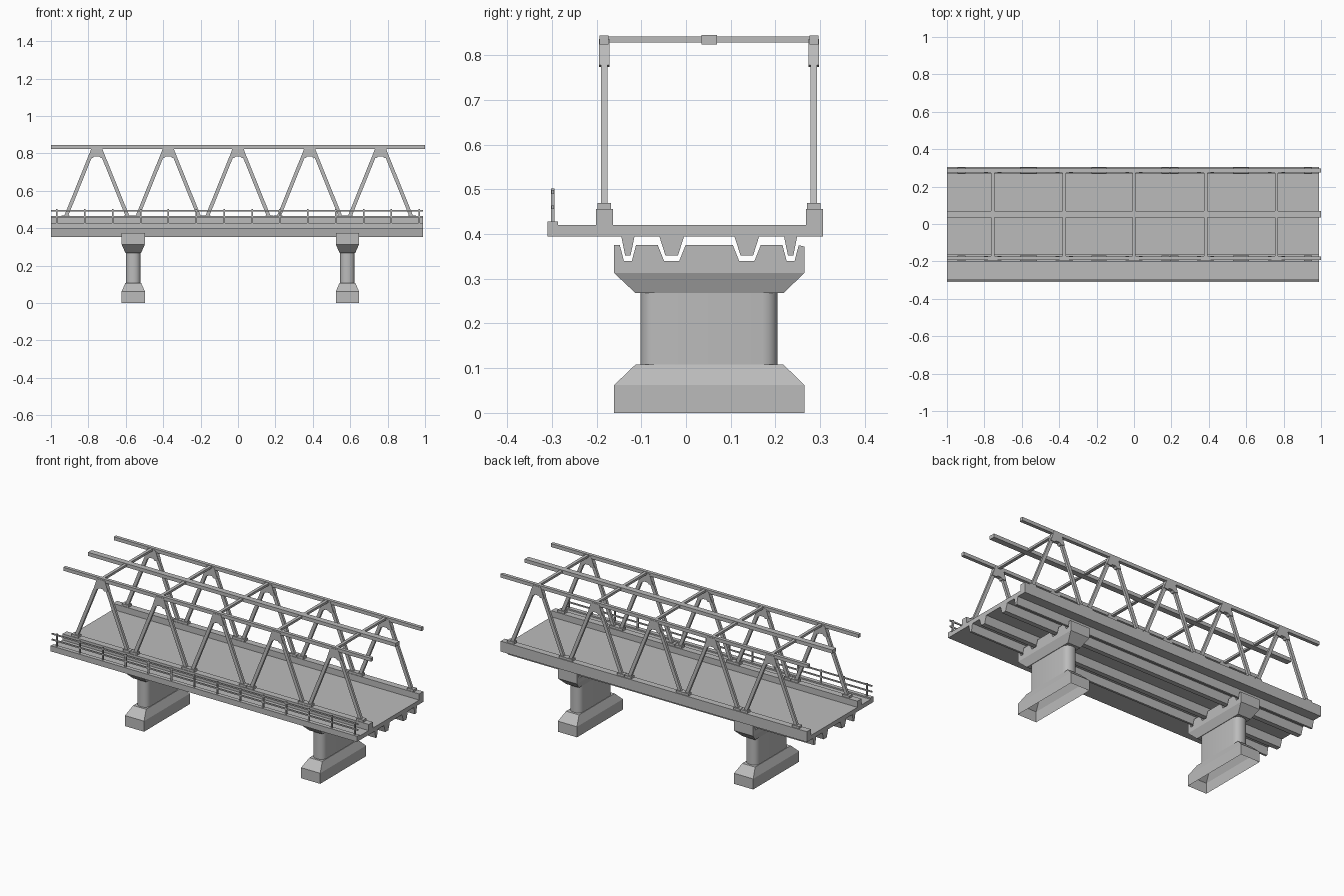
import bpy, bmesh, math
from mathutils import Vector

if "Cube" in bpy.data.objects:
    bpy.data.objects.remove(bpy.data.objects["Cube"])

grey = bpy.data.materials.new("concrete_grey")
grey.diffuse_color = (0.5, 0.5, 0.5, 1)
grey.use_nodes = True
grey.node_tree.nodes["Principled BSDF"].inputs["Base Color"].default_value = grey.diffuse_color

X0, X1 = -1.0, 0.99                      # deck ends
APEX = [-0.755, -0.373, 0.0, 0.383, 0.762]   # truss apex positions
SIDES = {"front": -0.183, "back": 0.286}     # truss planes
PIERS = {"left": -0.56, "right": 0.585}


def finish(bm, name, smooth=False):
    bmesh.ops.recalc_face_normals(bm, faces=bm.faces)
    me = bpy.data.meshes.new(name)
    bm.to_mesh(me)
    bm.free()
    me.materials.append(grey)
    ob = bpy.data.objects.new(name, me)
    bpy.context.collection.objects.link(ob)
    if smooth:
        bpy.context.view_layer.objects.active = ob
        ob.select_set(True)
        bpy.ops.object.shade_smooth_by_angle(angle=math.radians(35))
        ob.select_set(False)
    return ob


def loft(bm, rings, bottom=True, top=True):
    """Join matching rings of points; optionally close both ends."""
    vs = [[bm.verts.new(p) for p in r] for r in rings]
    n = len(vs[0])
    for a, b in zip(vs, vs[1:]):
        for i in range(n):
            j = (i + 1) % n
            bm.faces.new((a[i], a[j], b[j], b[i]))
    if bottom:
        bm.faces.new(vs[0][::-1])
    if top:
        bm.faces.new(vs[-1])


def box(bm, x0, x1, y0, y1, z0, z1):
    loft(bm, [rect(x0, x1, y0, y1, z0), rect(x0, x1, y0, y1, z1)])


def rect(x0, x1, y0, y1, z):
    return [(x0, y0, z), (x1, y0, z), (x1, y1, z), (x0, y1, z)]


def along_x(bm, prof, x0, x1):
    loft(bm, [[(x, y, z) for y, z in prof] for x in (x0, x1)])


def along_y(bm, prof, y0, y1):
    loft(bm, [[(x, y, z) for x, z in prof] for y in (y0, y1)])


# Deck slab with walkway lip and two curbs
bm = bmesh.new()
along_x(bm, [(-0.31, 0.395), (0.306, 0.395), (0.306, 0.456), (0.268, 0.456),
             (0.268, 0.42), (-0.163, 0.42), (-0.163, 0.456), (-0.201, 0.456),
             (-0.201, 0.42), (-0.286, 0.42), (-0.286, 0.428), (-0.31, 0.428)], X0, X1)
finish(bm, "deck")

# Tapered girders under the deck: centre, half width at top, half width at bottom
RIBS = [(-0.13, 0.015, 0.006), (-0.032, 0.028, 0.014),
        (0.136, 0.028, 0.014), (0.234, 0.015, 0.006)]
bm = bmesh.new()
for y, t, b in RIBS:
    along_x(bm, [(y - t, 0.396), (y - b, 0.352), (y + b, 0.352), (y + t, 0.396)], X0, X1)
finish(bm, "girders")

# Piers: hollow footing, rounded column, notched cap
for side, cx in PIERS.items():
    wide = (cx - 0.062, cx + 0.062, -0.161, 0.265)
    slim = (cx - 0.042, cx + 0.042, -0.113, 0.218)
    bm = bmesh.new()
    loft(bm, [rect(*wide, 0), rect(*wide, 0.062), rect(*slim, 0.108)], bottom=False)
    finish(bm, side + "_pier_footing")

    r, hx, y0, y1 = 0.034, 0.039, -0.102, 0.205
    ring = []
    for k, (px, py) in enumerate([(hx - r, y1 - r), (r - hx, y1 - r),
                                  (r - hx, y0 + r), (hx - r, y0 + r)]):
        for i in range(5):
            a = math.pi / 2 * (k + i / 4)
            ring.append((cx + px + r * math.cos(a), py + r * math.sin(a)))
    bm = bmesh.new()
    loft(bm, [[(x, y, z) for x, y in ring] for z in (0.106, 0.27)])
    finish(bm, side + "_pier_column", smooth=True)

    bm = bmesh.new()
    loft(bm, [rect(*slim, 0.268), rect(*wide, 0.313)], top=False)
    prof = [(0.265, 0.313), (0.265, 0.372)]
    for y, t, b in reversed(RIBS):
        prof += [(y + t + 0.003, 0.375), (y + b + 0.003, 0.34),
                 (y - b - 0.003, 0.34), (y - t - 0.003, 0.375)]
    prof += [(-0.161, 0.375), (-0.161, 0.313)]
    along_x(bm, prof, wide[0], wide[1])
    finish(bm, side + "_pier_cap")

# Side trusses
for side, y in SIDES.items():
    bm = bmesh.new()
    box(bm, -1.0, 1.0, y - 0.01, y + 0.01, 0.824, 0.844)
    finish(bm, side + "_top_chord")

    legs, feet, gussets = bmesh.new(), bmesh.new(), bmesh.new()
    for ax in APEX:
        for s in (-1, 1):
            lo, hi = ax + s * 0.168, ax + s * 0.018
            along_y(legs, [(lo - 0.0105, 0.455), (lo + 0.0105, 0.455),
                           (hi + 0.0105, 0.826), (hi - 0.0105, 0.826)], y - 0.0075, y + 0.0075)
            box(feet, lo - 0.022, lo + 0.022, y - 0.015, y + 0.015, 0.454, 0.469)
        # Gusset plate with a shallow notch between the legs
        along_y(gussets, [(ax - 0.026, 0.836), (ax - 0.046, 0.778), (ax - 0.022, 0.774),
                          (ax - 0.012, 0.784), (ax + 0.012, 0.784), (ax + 0.022, 0.774),
                          (ax + 0.046, 0.778), (ax + 0.026, 0.836)], y - 0.012, y + 0.012)
    finish(legs, side + "_diagonals")
    finish(feet, side + "_diagonal_feet")
    finish(gussets, side + "_gussets")

# Overhead bracing
bm = bmesh.new()
box(bm, -1.0, 1.0, 0.035, 0.069, 0.824, 0.845)
finish(bm, "middle_top_beam")
bm = bmesh.new()
for ax in APEX:
    box(bm, ax - 0.009, ax + 0.009, SIDES["front"], SIDES["back"], 0.829, 0.842)
finish(bm, "cross_beams")

# Walkway railing
bm = bmesh.new()
for i in range(14):
    x = -0.968 + i * 0.149
    box(bm, x - 0.004, x + 0.004, -0.302, -0.294, 0.425, 0.502)
finish(bm, "railing_posts")
bm = bmesh.new()
for z in (0.46, 0.494):
    box(bm, X0, X1, -0.301, -0.295, z - 0.004, z + 0.004)
finish(bm, "railing_rails")
